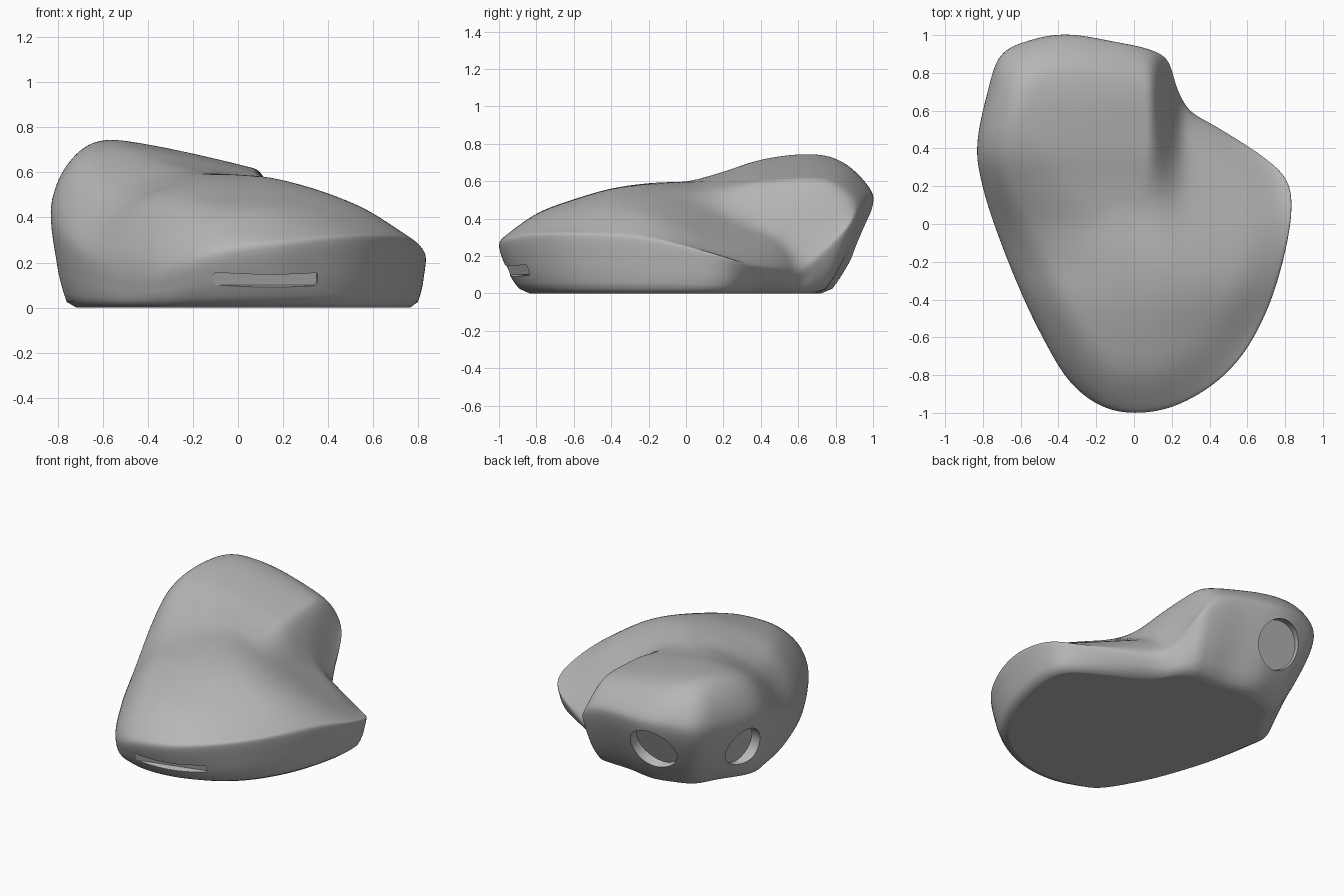
import bpy, bmesh, math
from mathutils import Vector
from mathutils.bvhtree import BVHTree

if "Cube" in bpy.data.objects:
    bpy.data.objects.remove(bpy.data.objects["Cube"])

grey = bpy.data.materials.new("warm_grey")
grey.use_nodes = True
grey.diffuse_color = (0.47, 0.47, 0.47, 1)
grey.node_tree.nodes["Principled BSDF"].inputs["Base Color"].default_value = (0.47, 0.47, 0.47, 1)

# Widest outline: x, y, height of widest line, inset of the foot below it
OUTLINE = [
    (-.02, -1.005, .25, .1), (.2, -.975, .28, .1), (.42, -.855, .31, .08), (.585, -.685, .32, .06),
    (.71, -.45, .31, .04), (.79, -.2, .29, .03), (.835, .05, .24, .03), (.815, .225, .19, .04),
    (.69, .355, .15, .06), (.45, .51, .12, .06), (.3, .6, .11, .04), (.23, .72, .2, .05),
    (.18, .87, .36, .13), (.08, .93, .43, .17), (-.1, .97, .48, .2), (-.35, 1.01, .49, .22),
    (-.55, .98, .49, .24), (-.71, .9, .47, .24), (-.78, .7, .44, .18), (-.835, .42, .41, .08),
    (-.805, .2, .33, .055), (-.725, -.05, .25, .025), (-.605, -.35, .17, .01), (-.485, -.6, .14, .01),
    (-.355, -.82, .14, .03), (-.2, -.955, .2, .08)]
CENTRE = Vector((-.1, .1))
STEPS, RINGS = 8, 44


def smooth(a, b, v):
    s = max(0, min(1, (v - a) / (b - a)))
    return s * s * (3 - 2 * s)


def profile(points, v):
    """Smooth interpolation through (position, height) pairs."""
    pts = [points[0]] + points + [points[-1]]
    v = max(points[0][0], min(points[-1][0], v))
    for i in range(1, len(pts) - 2):
        p, q = pts[i], pts[i + 1]
        if v <= q[0]:
            h = q[0] - p[0]
            s = (v - p[0]) / h
            m0 = (q[1] - pts[i - 1][1]) / (q[0] - pts[i - 1][0]) * h
            m1 = (pts[i + 2][1] - p[1]) / (pts[i + 2][0] - p[0]) * h
            return ((2*s**3 - 3*s*s + 1) * p[1] + (s**3 - 2*s*s + s) * m0
                    + (3*s*s - 2*s**3) * q[1] + (s**3 - s*s) * m1)


TOE = [(-1, .33), (-.8, .425), (-.6, .495), (-.4, .555), (-.2, .58), (0, .585), (.3, .58)]
HEAD = [(-1, .32), (-.6, .485), (-.2, .575), (0, .595), (.2, .65), (.4, .715),
        (.65, .745), (.85, .72), (1, .66)]


def top_height(x, y):
    # low front with a side lobe that falls away towards the notch
    low = profile(TOE, y) - (.46 * max(0, x - .1) ** 1.7 if x > 0 else .6 * max(0, -x - .05) ** 2)
    back = .615 - .43 * (x + y)
    k = .1
    h = max(0, k - abs(low - back)) / k
    low = max(.1, min(low, back) - h * h * k / 4)
    # tall rear block, its ridge swinging from the left into the middle of the front
    off = x + .55 * smooth(-.4, .6, y)
    lift = profile(HEAD, y) - (.23 * off ** 1.25 if off > 0 else .6 * off * off) - low
    return low + (lift + math.sqrt(lift * lift + .0006)) / 2 * smooth(.27, .08, x)


def catmull(i, s):
    p = [OUTLINE[(i + j) % len(OUTLINE)] for j in (-1, 0, 1, 2)]
    return [.5 * (2*b + (c - a)*s + (2*a - 5*b + 4*c - d)*s*s + (3*b - a - 3*c + d)*s**3)
            for a, b, c, d in zip(*p)]


# Body: rings from the flat base, up the flank and over the top
bm = bmesh.new()
path = [catmull(i, j / STEPS) for i in range(len(OUTLINE)) for j in range(STEPS)]
loops = []


def add_ring(place):
    loops.append([bm.verts.new(place(*p)) for p in path])


def flank(inset_scale, bevel, height):
    def place(x, y, zw, inset):
        d = Vector((x, y)) - CENTRE
        edge = bevel * (.03 + .4 * min(inset, .12))
        p = CENTRE + d * (1 - (inset * inset_scale + edge) / d.length)
        return p.x, p.y, height(zw)
    return place


def crown(t):
    def place(x, y, zw, inset):
        p = CENTRE + (Vector((x, y)) - CENTRE) * t
        width = .24 + .1 * smooth(0, -.4, x) * smooth(.3, -.3, y)
        s = min(1, (1 - t) / width)
        top = max(top_height(p.x, p.y), zw + .02 * s)
        return p.x, p.y, zw + (top - zw) * math.sqrt(1 - (1 - s) ** 2)
    return place


add_ring(flank(1, 1.15, lambda z: 0))
add_ring(flank(1, 1, lambda z: 0))
for k in range(9):
    s = k / 8
    add_ring(flank((1 - s) ** 1.25, .2 * (1 - s) ** 6, lambda z: .025 + (z - .025) * s))
for k in range(1, RINGS):
    add_ring(crown(1 - (k / RINGS) ** 1.7))
for a, b in zip(loops, loops[1:]):
    for i in range(len(path)):
        j = (i + 1) % len(path)
        bm.faces.new((a[i], a[j], b[j], b[i]))
bm.faces.new(list(reversed(loops[0])))
tip = bm.verts.new((CENTRE.x, CENTRE.y, top_height(*CENTRE)))
for i in range(len(path)):
    bm.faces.new((loops[-1][i], loops[-1][(i + 1) % len(path)], tip))
soft = [v for ring in loops[6:] for v in ring] + [tip]
for _ in range(8):
    bmesh.ops.smooth_vert(bm, verts=soft, factor=.5, use_axis_x=True, use_axis_y=True, use_axis_z=True)
bmesh.ops.recalc_face_normals(bm, faces=bm.faces)
tree = BVHTree.FromBMesh(bm)
mesh = bpy.data.meshes.new("body")
bm.to_mesh(mesh)
bm.free()
body = bpy.data.objects.new("body", mesh)
bpy.context.collection.objects.link(body)
mesh.materials.append(grey)


def carve(name, target, normal, depth, build):
    """Sink a recess into the body; the cutter's local z points outwards."""
    n = Vector(normal).normalized()
    hit = tree.ray_cast(Vector(target) + n, -n)[0]
    cb = bmesh.new()
    build(cb)
    rot = n.to_track_quat('Z', 'Y').to_matrix().to_4x4()
    bmesh.ops.transform(cb, matrix=rot, verts=cb.verts)
    bmesh.ops.translate(cb, vec=hit + n * (.15 - depth), verts=cb.verts)
    me = bpy.data.meshes.new(name)
    cb.to_mesh(me)
    cb.free()
    me.materials.append(grey)
    cutter = bpy.data.objects.new(name, me)
    cutter.hide_render = True
    bpy.context.collection.objects.link(cutter)
    mod = body.modifiers.new(name, 'BOOLEAN')
    mod.operation, mod.solver, mod.object = 'DIFFERENCE', 'EXACT', cutter
    bpy.context.view_layer.objects.active = body
    bpy.ops.object.modifier_apply(modifier=name)
    bpy.data.objects.remove(cutter)


def disc(radius):
    return lambda cb: bmesh.ops.create_cone(cb, cap_ends=True, segments=48, radius1=radius,
                                            radius2=radius * 1.25, depth=.3)


def bar(cb):
    bmesh.ops.create_cube(cb, size=1)
    bmesh.ops.scale(cb, vec=(.475, .06, .3), verts=cb.verts)
    edges = [e for e in cb.edges if abs((e.verts[0].co - e.verts[1].co).z) > .1]
    bmesh.ops.bevel(cb, geom=edges, offset=.015, segments=3, affect='EDGES', profile=.5)


# Round sockets in the rear and side, slot in the front
body.select_set(True)
carve("rear_socket", (-.4, .84, .34), (.02, 1, -.42), .06, disc(.155))
carve("side_socket", (-.78, .5, .26), (-1, .1, -.2), .05, disc(.13))
carve("front_slot", (.13, -.93, .12), (.27, -1, -.25), .05, bar)
bpy.ops.object.shade_smooth_by_angle(angle=math.radians(55))
